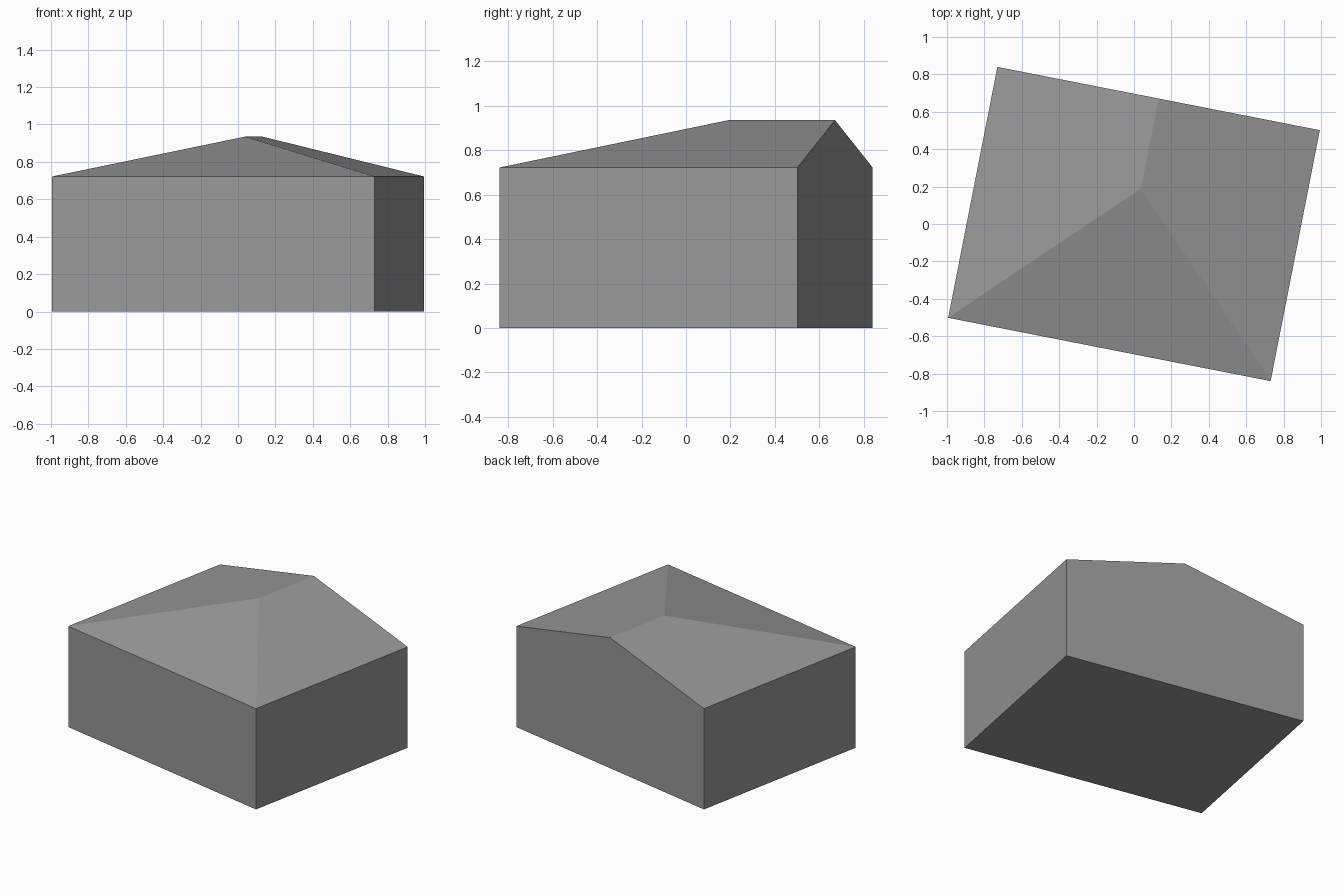
import bpy
from math import radians

cube = bpy.data.objects.get("Cube")
if cube:
    bpy.data.objects.remove(cube)

# One plain grey for the whole building
grey = bpy.data.materials.new("plain grey")
grey.use_nodes = True
colour = (0.32, 0.32, 0.32, 1)
grey.diffuse_color = colour
grey.node_tree.nodes["Principled BSDF"].inputs["Base Color"].default_value = colour

HALF_W, HALF_D = 0.8785, 0.6835
EAVE, RIDGE = 0.722, 0.935
HIP_Y = 0.194          # where the ridge meets the front hip
TURN = radians(-11.1)  # the footprint is turned on the plot


def make_part(name, points, faces):
    mesh = bpy.data.meshes.new(name)
    mesh.from_pydata(points, [], faces)
    mesh.materials.append(grey)
    obj = bpy.data.objects.new(name, mesh)
    obj.rotation_euler.z = TURN
    bpy.context.collection.objects.link(obj)


def corners(z):
    # Front right, front left, back left, back right
    return [(x * HALF_W, y * HALF_D, z)
            for x, y in ((-1, -1), (1, -1), (1, 1), (-1, 1))]


hip, gable = (0, HIP_Y, RIDGE), (0, HALF_D, RIDGE)

# Walls with floor; the back wall rises into a gable
make_part("walls", corners(0) + corners(EAVE) + [gable],
          [(3, 2, 1, 0), (0, 1, 5, 4), (1, 2, 6, 5),
           (2, 3, 7, 8, 6), (3, 0, 4, 7)])

# Roof: hipped at the front, two side slopes running to the gable
make_part("roof", corners(EAVE) + [hip, gable],
          [(0, 1, 4), (1, 2, 5, 4), (3, 0, 4, 5)])
